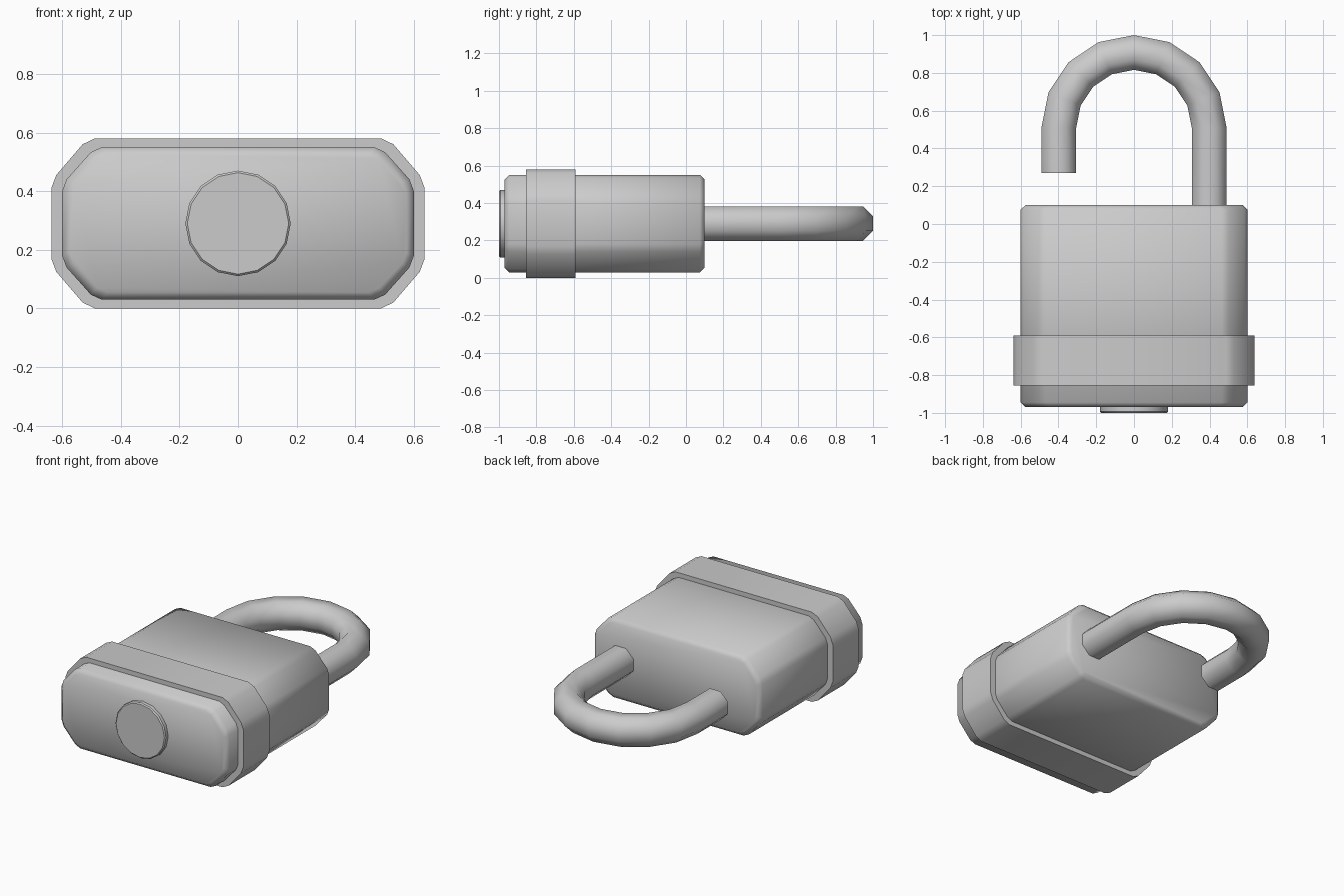
import bpy, bmesh, math
from math import sin, cos, pi

if "Cube" in bpy.data.objects:
    bpy.data.objects.remove(bpy.data.objects["Cube"])

ZC = 0.29  # height of the padlock's centre line


def loft(name, rings, angle):
    """Skin a list of equal-length closed rings and cap both ends."""
    bm = bmesh.new()
    loops = [[bm.verts.new(p) for p in ring] for ring in rings]
    n = len(loops[0])
    for a, b in zip(loops, loops[1:]):
        for i in range(n):
            j = (i + 1) % n
            bm.faces.new((a[i], a[j], b[j], b[i]))
    bm.faces.new(loops[0][::-1])
    bm.faces.new(loops[-1])
    bmesh.ops.recalc_face_normals(bm, faces=bm.faces[:])
    mesh = bpy.data.meshes.new(name)
    bm.to_mesh(mesh)
    bm.free()
    ob = bpy.data.objects.new(name, mesh)
    bpy.context.collection.objects.link(ob)
    bpy.ops.object.select_all(action='DESELECT')
    bpy.context.view_layer.objects.active = ob
    ob.select_set(True)
    bpy.ops.object.shade_smooth_by_angle(angle=math.radians(angle))
    return ob


def block_ring(quarter, y, inset=0.0):
    """Mirror a quarter profile (x, z offset) into a full ring at depth y."""
    right = [(x, -z) for x, z in reversed(quarter)] + quarter
    full = right + [(-x, z) for x, z in reversed(right)]
    hx, hz = quarter[0][0], quarter[-1][1]
    kx, kz = (hx - inset) / hx, (hz - inset) / hz
    return [(x * kx, y, ZC + z * kz) for x, z in full]


# Lock body with softened front and back rims
body_q = [(0.60, 0.11), (0.585, 0.15), (0.502, 0.243), (0.465, 0.26)]
loft("lock_body", [block_ring(body_q, y, s) for y, s in
                   [(-0.97, 0.025), (-0.945, 0), (0.075, 0), (0.10, 0.025)]], 50)

# Raised band around the front of the body
band_q = [(0.637, 0.12), (0.62, 0.165), (0.53, 0.27), (0.488, 0.29)]
loft("bumper_band", [block_ring(band_q, y) for y in (-0.855, -0.59)], 50)


# Sixteen-sided lock cylinder on the front face
def disc(y, r):
    return [(r * cos(i * pi / 8), y, ZC + r * sin(i * pi / 8)) for i in range(16)]


loft("lock_cylinder", [disc(-0.95, 0.18), disc(-0.993, 0.18), disc(-1.0, 0.173)], 30)

# Open shackle: octagonal tube along a U path with one free end
R, T, YC = 0.398, 0.092, 0.51
path = [(R, 0.05, 0)]
path += [(R * cos(i * pi / 8), YC + R * sin(i * pi / 8), i * pi / 8) for i in range(9)]
path += [(-R, 0.27, pi)]
rings = []
for x, y, a in path:
    ring = []
    for k in range(8):
        t = pi / 8 + k * pi / 4
        u, v = T / cos(pi / 8) * cos(t), T / cos(pi / 8) * sin(t)
        ring.append((x + u * cos(a), y + u * sin(a), ZC + v))
    rings.append(ring)
loft("shackle", rings, 50)
